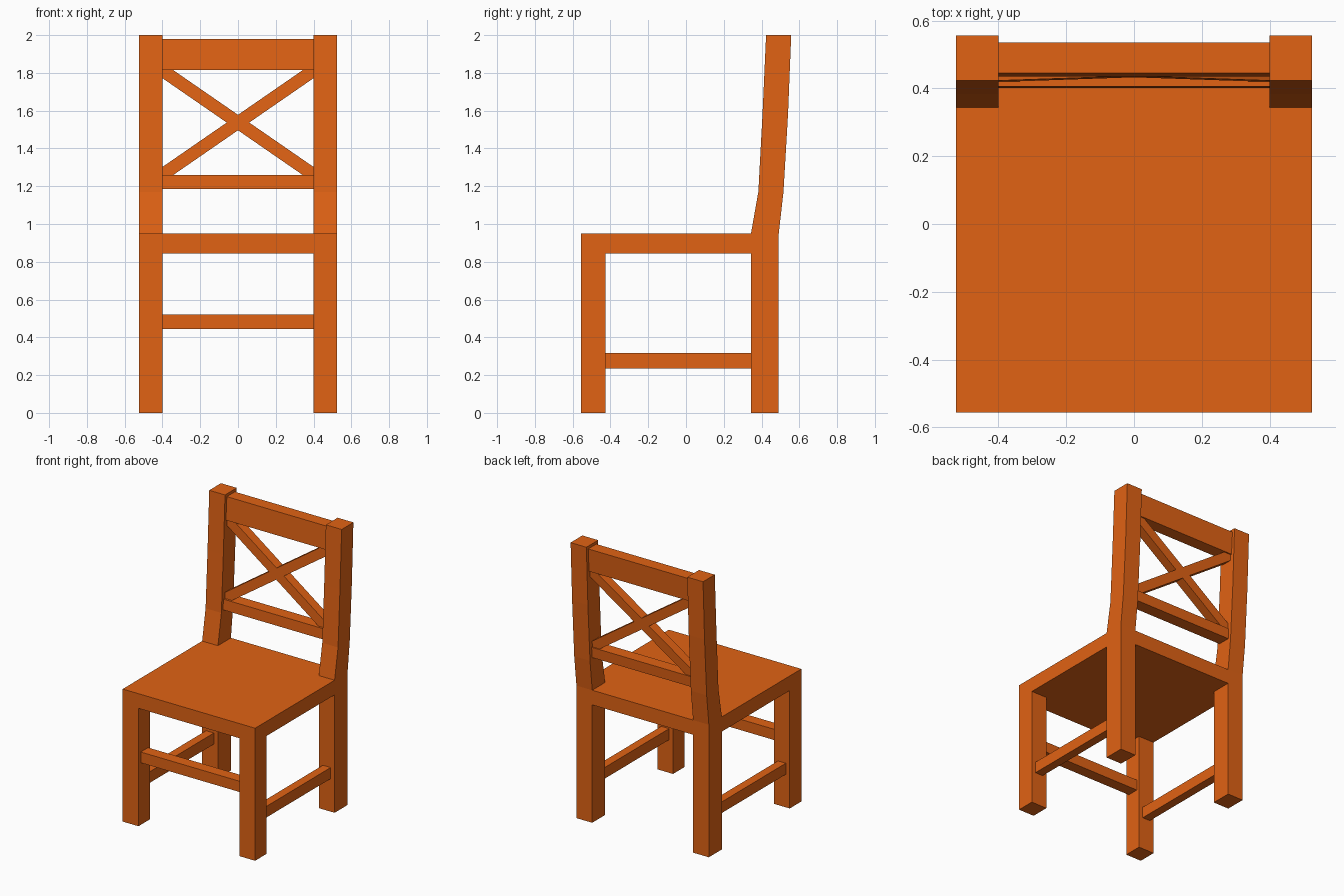
import bpy, bmesh
from mathutils import Vector

if "Cube" in bpy.data.objects:
    bpy.data.objects.remove(bpy.data.objects["Cube"])

wood = bpy.data.materials.new("orange wood")
wood.diffuse_color = (0.75, 0.123, 0.007, 1)
wood.use_nodes = True
wood.node_tree.nodes["Principled BSDF"].inputs["Base Color"].default_value = wood.diffuse_color


def prism(name, profile, axis, lo, hi):
    """Extrude a 2D profile along x (profile = y,z) or y (profile = x,z)."""
    bm = bmesh.new()
    if axis == 'x':
        verts = [bm.verts.new((lo, a, b)) for a, b in profile]
        step = Vector((hi - lo, 0, 0))
    else:
        verts = [bm.verts.new((a, lo, b)) for a, b in profile]
        step = Vector((0, hi - lo, 0))
    face = bm.faces.new(verts)
    ext = bmesh.ops.extrude_face_region(bm, geom=[face])
    bmesh.ops.translate(bm, vec=step,
                        verts=[g for g in ext["geom"] if isinstance(g, bmesh.types.BMVert)])
    bmesh.ops.recalc_face_normals(bm, faces=bm.faces)
    mesh = bpy.data.meshes.new(name)
    bm.to_mesh(mesh)
    bm.free()
    mesh.materials.append(wood)
    ob = bpy.data.objects.new(name, mesh)
    bpy.context.collection.objects.link(ob)
    return ob


def box(name, x, y, z):
    return prism(name, [(y[0], z[0]), (y[1], z[0]), (y[1], z[1]), (y[0], z[1])], 'x', *x)


W, IN = 0.525, 0.40             # outer half width, inner face of the legs

# Seat slab
box("seat", (-W, W), (-0.556, 0.491), (0.845, 0.95))

# Curved outline of the back posts (y, z)
post = [(0.344, 0.95), (0.491, 0.95), (0.516, 1.17), (0.54, 1.58),
        (0.557, 2.0), (0.424, 2.0), (0.405, 1.58), (0.383, 1.17)]

# Legs, posts and side stretchers on both sides
for side, s in (("left", -1), ("right", 1)):
    span = sorted((s * IN, s * W))
    box("front_leg_" + side, span, (-0.556, -0.425), (0, 0.845))
    box("back_leg_" + side, span, (0.344, 0.491), (0, 0.845))
    prism("back_post_" + side, post, 'x', *span)
    box("side_stretcher_" + side, sorted((s * 0.432, s * 0.494)),
        (-0.425, 0.344), (0.236, 0.316))

# Front stretcher
box("front_stretcher", (-IN, IN), (-0.53, -0.447), (0.445, 0.522))


# Back rails, leaning with the posts
def rail(name, z0, z1, y0, y1, depth):
    prism(name, [(y0, z0), (y0 + depth, z0), (y1 + depth, z1), (y1, z1)], 'x', -IN, IN)


rail("top_rail", 1.815, 1.98, 0.435, 0.445, 0.091)
rail("lower_rail", 1.185, 1.26, 0.402, 0.406, 0.091)

# Crossed slats between the rails, sheared to follow the lean
for name, s in (("cross_slat_rising", 1), ("cross_slat_falling", -1)):
    zc, dz, h = 1.537, 0.276, 0.041
    ob = prism(name, [(-IN, zc - s * dz - h), (IN, zc + s * dz - h),
                      (IN, zc + s * dz + h), (-IN, zc - s * dz + h)], 'y', 0.435, 0.503)
    for v in ob.data.vertices:
        v.co.y += (v.co.z - zc) * 0.05
